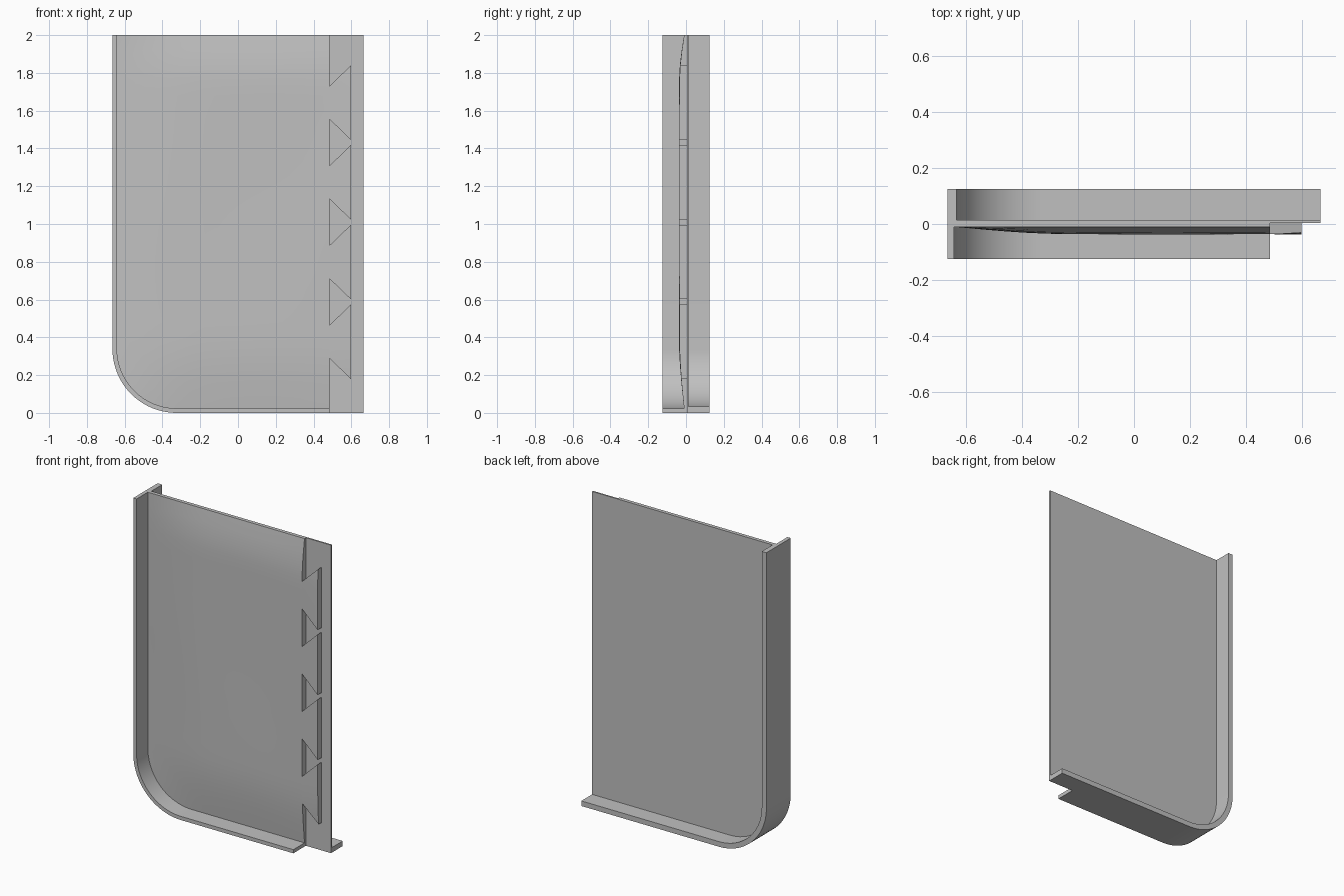
import bpy, bmesh, math
from mathutils import Vector

if "Cube" in bpy.data.objects:
    bpy.data.objects.remove(bpy.data.objects["Cube"])

LEFT, RIGHT, SEAM, TOP = -0.665, 0.665, 0.485, 2.0
RADIUS = 0.34

grey = bpy.data.materials.new("plain grey")
grey.diffuse_color = (0.53, 0.53, 0.53, 1)
grey.use_nodes = True
grey.node_tree.nodes["Principled BSDF"].inputs["Base Color"].default_value = grey.diffuse_color


def edge_path(inset, x_end, steps=20):
    """Left edge, rounded corner and bottom edge, moved inward by inset."""
    cx, cz, r = LEFT + RADIUS, RADIUS, RADIUS - inset
    pts = [(LEFT + inset, TOP)]
    for i in range(steps + 1):
        a = math.pi + i / steps * math.pi / 2
        pts.append((cx + r * math.cos(a), cz + r * math.sin(a)))
    return pts + [(x_end, inset)]


def skin_depth(x, z):
    """Gently bulging front that thins toward the left, top and bottom."""
    def rise(t):
        return math.sin(min(max(t, 0), 1) * math.pi / 2)
    s = rise((x + 0.64) / 0.45) * rise((z - 0.024) / 0.38) * rise((TOP - z) / 0.26)
    ripple = 0.0015 * math.sin(5 * x + 1) * math.sin(4 * z)
    return -0.010 - s * (0.026 + ripple)


def slab(name, outline, y0, y1, bulge=False):
    """Extrude an x-z outline from y0 to y1, optionally with a bulging front."""
    bm = bmesh.new()
    face = bm.faces.new([bm.verts.new((x, y1, z)) for x, z in outline])
    ext = bmesh.ops.extrude_face_region(bm, geom=[face])
    for v in ext["geom"]:
        if isinstance(v, bmesh.types.BMVert):
            v.co.y = y0
    if bulge:
        cuts = [((LEFT + 0.07 * i, 0, 0), (1, 0, 0)) for i in range(1, 19)]
        cuts += [((0, 0, 0.08 * i), (0, 0, 1)) for i in range(1, 25)]
        for co, no in cuts:
            bmesh.ops.bisect_plane(bm, geom=bm.verts[:] + bm.edges[:] + bm.faces[:],
                                   plane_co=Vector(co), plane_no=Vector(no), dist=1e-5)
        for v in bm.verts:
            if abs(v.co.y - y0) < 1e-4:
                v.co.y = skin_depth(v.co.x, v.co.z)
        bmesh.ops.triangulate(bm, faces=bm.faces[:])
    bmesh.ops.recalc_face_normals(bm, faces=bm.faces[:])
    mesh = bpy.data.meshes.new(name)
    bm.to_mesh(mesh)
    bm.free()
    mesh.materials.append(grey)
    obj = bpy.data.objects.new(name, mesh)
    bpy.context.collection.objects.link(obj)
    bpy.ops.object.select_all(action='DESELECT')
    obj.select_set(True)
    bpy.context.view_layer.objects.active = obj
    bpy.ops.object.shade_smooth_by_angle(angle=math.radians(30))
    return obj


# Thin backing sheet with the rounded lower left corner
slab("backing_sheet", edge_path(0, RIGHT) + [(RIGHT, TOP)], 0.004, 0.014)


# Rims along the left, corner and bottom, one on each side of the sheet
def rim(name, thickness, x_end, y0, y1):
    outline = edge_path(0, x_end) + edge_path(thickness, x_end)[::-1]
    slab(name, outline, y0, y1)


rim("front_rim", 0.024, SEAM, -0.125, 0.004)
rim("back_rim", 0.033, RIGHT, 0.014, 0.125)

# Bulging front skin
slab("front_skin", edge_path(0.024, SEAM) + [(SEAM, TOP)], -0.010, 0.004, bulge=True)

# Dovetail tabs reaching over the right-hand strip
for i in range(4):
    low, high = 0.180 + 0.422 * i, 0.573 + 0.422 * i
    outline = [(SEAM, low + 0.108), (0.597, low), (0.597, high), (SEAM, high - 0.108)]
    slab(f"dovetail_tab_{i + 1}", outline, -0.010, 0.004, bulge=True)
